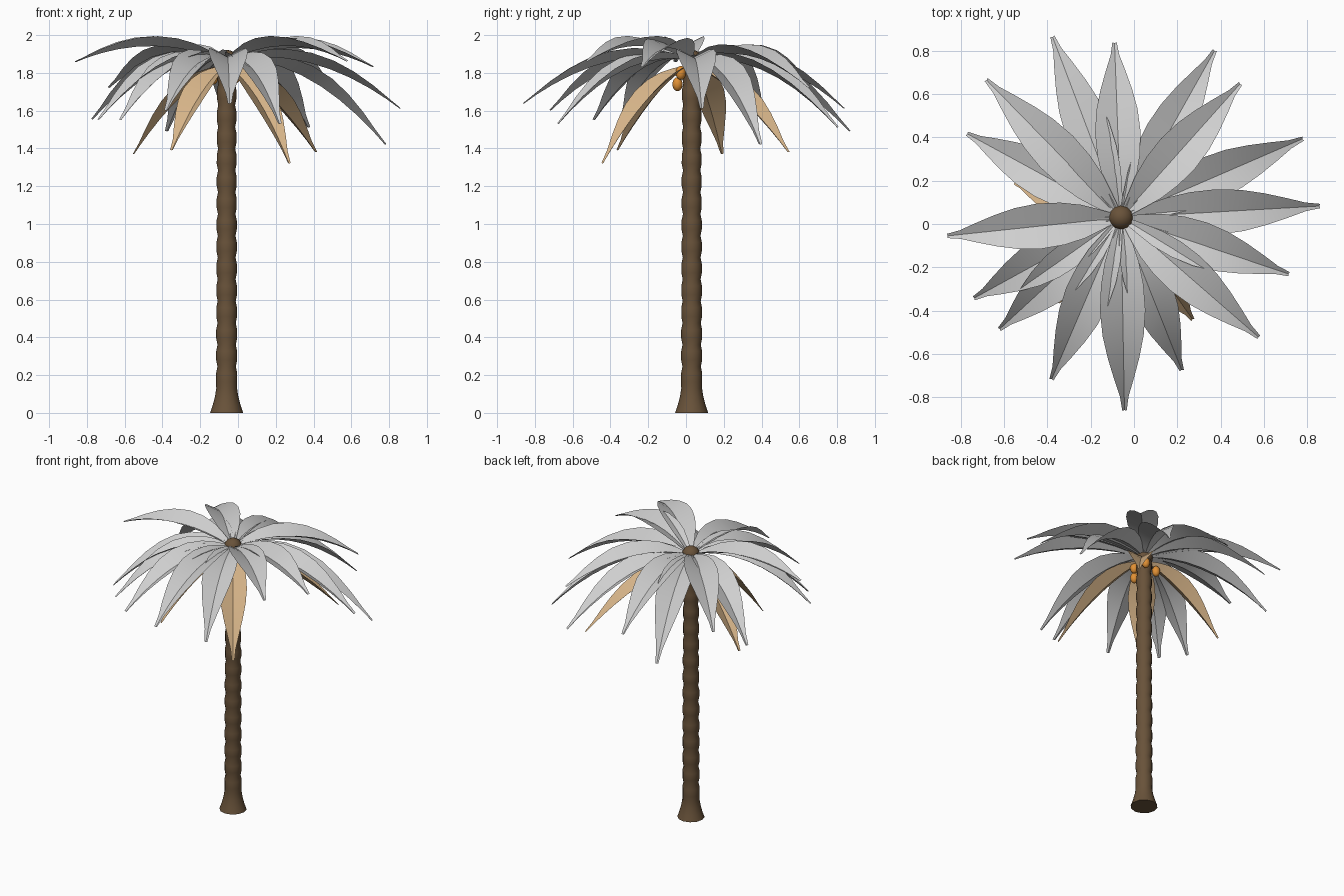
import bpy, bmesh, math
from mathutils import Vector

if "Cube" in bpy.data.objects:
    bpy.data.objects.remove(bpy.data.objects["Cube"])

CX, CY = -0.06, 0.03  # trunk axis


def material(name, rgb):
    m = bpy.data.materials.new(name)
    m.diffuse_color = (*rgb, 1)
    m.use_nodes = True
    m.node_tree.nodes["Principled BSDF"].inputs["Base Color"].default_value = m.diffuse_color
    return m


GREY = material("frond_grey", (0.62, 0.62, 0.62))
TAN = material("dry_tan", (0.68, 0.46, 0.25))
BROWN = material("bark_brown", (0.14, 0.085, 0.042))
ORANGE = material("fruit_orange", (0.75, 0.28, 0.035))


def finish(bm, name, mat, smooth=True):
    me = bpy.data.meshes.new(name)
    bm.to_mesh(me)
    bm.free()
    ob = bpy.data.objects.new(name, me)
    bpy.context.collection.objects.link(ob)
    me.materials.append(mat)
    if smooth:
        bpy.ops.object.select_all(action='DESELECT')
        ob.select_set(True)
        bpy.context.view_layer.objects.active = ob
        bpy.ops.object.shade_smooth_by_angle(angle=math.radians(30))
    return ob


# Leaf half widths along its length
WIDTHS = [(0, .02), (.1, .05), (.2, .078), (.32, .098), (.45, .105), (.58, .095),
          (.7, .073), (.82, .045), (.92, .02), (1, .01)]


def frond(name, tip, mat, base_z, ctrl_z, scale=1.0):
    """Arching leaf folded along its midrib, edges raised above the rib."""
    centre = Vector((CX, CY, 0))
    tip = Vector(tip)
    out = Vector((tip.x - CX, tip.y - CY, 0))
    reach = out.length
    out.normalize()
    side = Vector((-out.y, out.x, 0))
    a = centre + out * 0.03 + Vector((0, 0, base_z))
    b = centre + out * reach * 0.52 + Vector((0, 0, ctrl_z))
    bm = bmesh.new()
    rows = []
    for t, w in WIDTHS:
        p = a * (1 - t) ** 2 + b * 2 * t * (1 - t) + tip * t * t
        tangent = ((b - a) * (1 - t) + (tip - b) * t).normalized()
        up = tangent.cross(side)
        w *= scale
        rows.append([bm.verts.new(p + side * w * s + up * w * 0.5 * abs(s)) for s in (1, 0, -1)])
    for r, q in zip(rows, rows[1:]):
        for i in range(2):
            bm.faces.new((r[i], r[i + 1], q[i + 1], q[i]))
    return finish(bm, name, mat)


# Green-crown fronds: tip positions
TIPS = [(-.376, .864, 1.49), (-.09, .836, 1.61), (.372, .80, 1.51), (.49, .647, 1.72),
        (.778, .393, 1.42), (.857, .083, 1.61), (.714, -.231, 1.83), (.575, -.522, 1.86),
        (.22, -.674, 1.53), (-.044, -.86, 1.636), (-.38, -.716, 1.6), (-.62, -.485, 1.55),
        (-.737, -.342, 1.55), (-.861, -.055, 1.856), (-.769, .416, 1.553), (-.681, .665, 1.72)]
for i, tip in enumerate(TIPS):
    frond(f"frond_{i + 1}", tip, GREY, 1.87, 1.89 + 0.3 * (tip[2] - 1.42))

# Dry hanging fronds
DRY = [(.27, -.44, 1.32), (-.35, -.36, 1.39), (-.55, .19, 1.37), (.41, .54, 1.38)]
for i, tip in enumerate(DRY):
    frond(f"dry_frond_{i + 1}", tip, TAN, 1.83, 1.72, 0.85)

# Trunk: flared foot, then bulging rings
profile = [(0, .088), (.04, .074), (.085, .062), (.13, .055)]
RINGS, Z0, Z1 = 15, .13, 1.86
for k in range(RINGS):
    for f, bulge in ((.3, .004), (.7, .004), (1, -.003)):
        z = Z0 + (Z1 - Z0) * (k + f) / RINGS
        profile.append((z, .0525 - .006 * z / 2 + bulge))
bm = bmesh.new()
N = 12
loops = [[bm.verts.new((CX + r * math.cos(2 * math.pi * j / N),
                        CY + r * math.sin(2 * math.pi * j / N), z)) for j in range(N)]
         for z, r in profile]
for lo, hi in zip(loops, loops[1:]):
    for j in range(N):
        bm.faces.new((lo[j], lo[(j + 1) % N], hi[(j + 1) % N], hi[j]))
bm.faces.new(loops[0][::-1])
bm.faces.new(loops[-1])
finish(bm, "trunk", BROWN)


def ball(name, loc, radius, height, mat):
    bm = bmesh.new()
    bmesh.ops.create_uvsphere(bm, u_segments=12, v_segments=8, radius=1)
    for v in bm.verts:
        v.co = Vector((v.co.x * radius, v.co.y * radius, v.co.z * height)) + Vector(loc)
    finish(bm, name, mat)


# Crown bud and hanging fruit
ball("crown_bud", (CX, CY, 1.867), .058, .055, BROWN)
FRUIT = [(.02, -.075, 1.74), (-.072, .035, 1.775), (.045, .072, 1.78), (.035, -.058, 1.8)]
for i, (dx, dy, z) in enumerate(FRUIT):
    ball(f"fruit_{i + 1}", (CX + dx, CY + dy, z), .027, .037, ORANGE)
